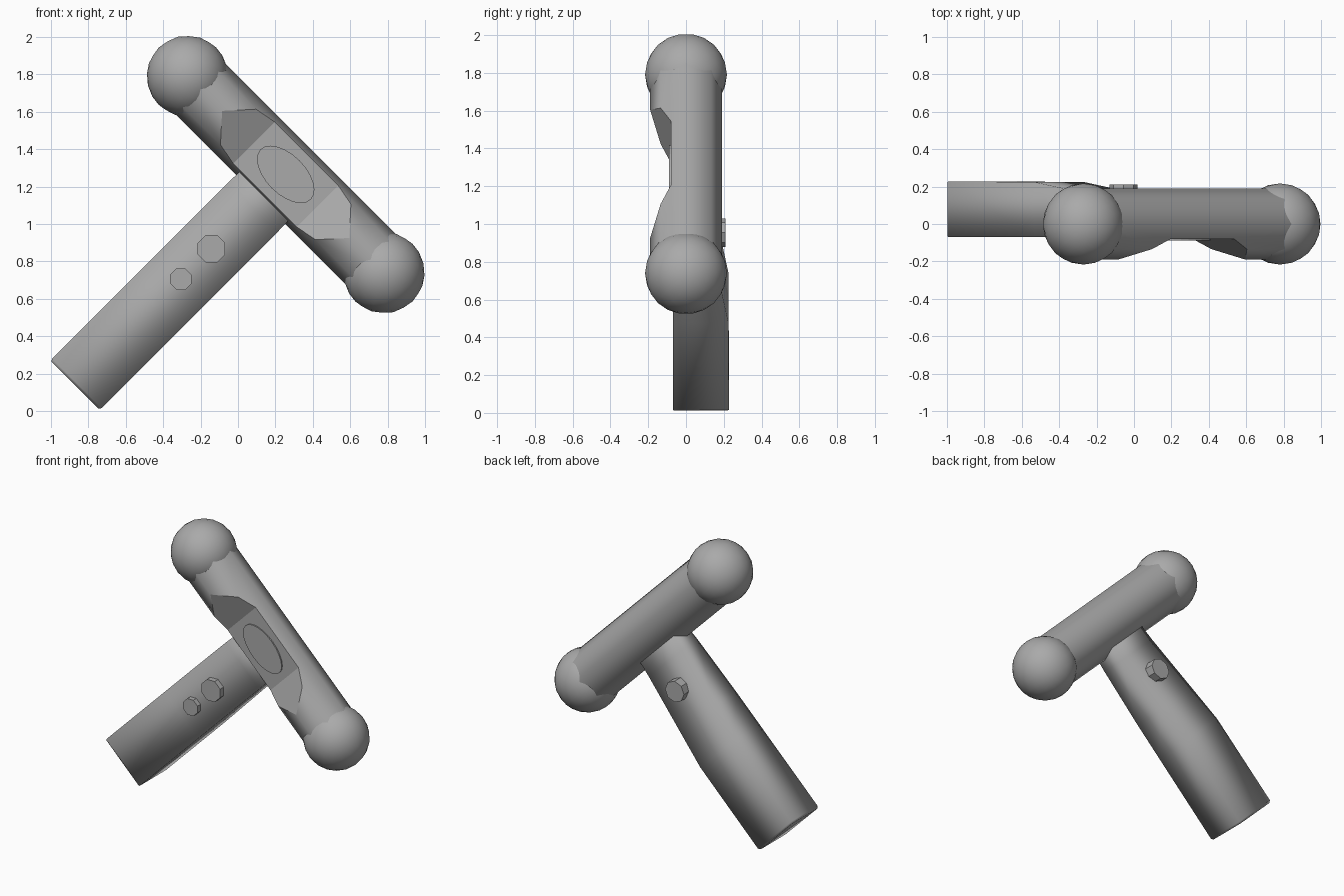
import bpy
import bmesh
from math import radians
from mathutils import Matrix, Vector

if "Cube" in bpy.data.objects:
    bpy.data.objects.remove(bpy.data.objects["Cube"])

grey = bpy.data.materials.new("plain_grey")
grey.use_nodes = True
grey.diffuse_color = (0.4, 0.4, 0.4, 1)
grey.node_tree.nodes["Principled BSDF"].inputs["Base Color"].default_value = (0.4, 0.4, 0.4, 1)

# Everything is built upright around the head centre, then tilted into place
TILT = Matrix.Translation((0.255, 0, 1.265)) @ Matrix.Rotation(radians(45), 4, "Y")
ALONG_X = Matrix.Rotation(radians(90), 4, "Y")
ALONG_Y = Matrix.Rotation(radians(90), 4, "X")


def finish(bm, name):
    bmesh.ops.recalc_face_normals(bm, faces=bm.faces)
    mesh = bpy.data.meshes.new(name)
    bm.to_mesh(mesh)
    bm.free()
    mesh.materials.append(grey)
    obj = bpy.data.objects.new(name, mesh)
    obj.matrix_world = TILT
    bpy.context.collection.objects.link(obj)
    return obj


def disc(name, centre, rx, rz, depth, sides, turn=0):
    bm = bmesh.new()
    mat = (Matrix.Translation(centre) @ Matrix.Diagonal((rx, 1, rz, 1))
           @ ALONG_Y @ Matrix.Rotation(turn, 4, "Z"))
    bmesh.ops.create_cone(bm, cap_ends=True, segments=sides, radius1=1, radius2=1,
                          depth=depth, matrix=mat)
    return finish(bm, name)


def loft(bm, rings):
    """Bridge matching rings of points and cap both ends."""
    rows = [[bm.verts.new(p) for p in ring] for ring in rings]
    n = len(rows[0])
    for a, b in zip(rows, rows[1:]):
        for i in range(n):
            bm.faces.new((a[i], a[(i + 1) % n], b[(i + 1) % n], b[i]))
    bm.faces.new(rows[0])
    bm.faces.new(rows[-1])


# Head: eight-sided bar with a scooped front
bm = bmesh.new()
bmesh.ops.create_cone(bm, cap_ends=True, segments=8, radius1=0.19, radius2=0.19,
                      depth=1.486, matrix=ALONG_X)
head = finish(bm, "head_bar")

scoop = [(-0.59, -0.24), (-0.24, -0.08), (0.24, -0.08), (0.59, -0.24)]
bm = bmesh.new()
loft(bm, [[(x, y, z) for x, y in scoop] for z in (-0.4, 0.4)])
cutter = finish(bm, "scoop_cutter")
cutter.hide_render = True
cut = head.modifiers.new("scoop", "BOOLEAN")
cut.operation = "DIFFERENCE"
cut.solver = "EXACT"
cut.object = cutter
bpy.context.view_layer.update()
evaluated = head.evaluated_get(bpy.context.evaluated_depsgraph_get())
head.data = bpy.data.meshes.new_from_object(evaluated)
head.modifiers.clear()
bpy.data.objects.remove(cutter)

# Bar sides are smooth, scoop and ends are flat
for face in head.data.polygons:
    n = face.normal
    c = face.center
    face.use_smooth = abs(n.x) < 0.1 and Vector((0, c.y, c.z)).length > 0.16

# Balls on both ends of the head
for side, name in ((-1, "upper_ball"), (1, "lower_ball")):
    bm = bmesh.new()
    bmesh.ops.create_icosphere(bm, subdivisions=3, radius=0.217,
                               matrix=Matrix.Translation((side * 0.743, 0, 0)))
    finish(bm, name).data.shade_smooth()

# Handle: softly shaded box, thinner towards the head, with a chamfered foot
sections = [  # height, half width, front, back
    (-1.594, 0.178, -0.062, 0.218),
    (-1.58, 0.187, -0.07, 0.227),
    (-0.93, 0.187, -0.07, 0.225),
    (-0.67, 0.187, -0.07, 0.185),
    (-0.25, 0.187, -0.06, 0.12),
    (0.0, 0.18, -0.05, 0.1),
]
bm = bmesh.new()
loft(bm, [[(-w, f, z), (w, f, z), (w, b, z), (-w, b, z)] for z, w, f, b in sections])
finish(bm, "handle").data.shade_smooth()

# Buttons
disc("head_pad", (0, -0.08, 0), 0.19, 0.105, 0.018, 24)
disc("large_button", (0, -0.075, -0.562), 0.08, 0.08, 0.06, 8, radians(22.5))
disc("small_button", (0, -0.075, -0.792), 0.062, 0.062, 0.06, 8, radians(22.5))
disc("trigger", (0, 0.16, -0.44), 0.075, 0.075, 0.1, 8)
